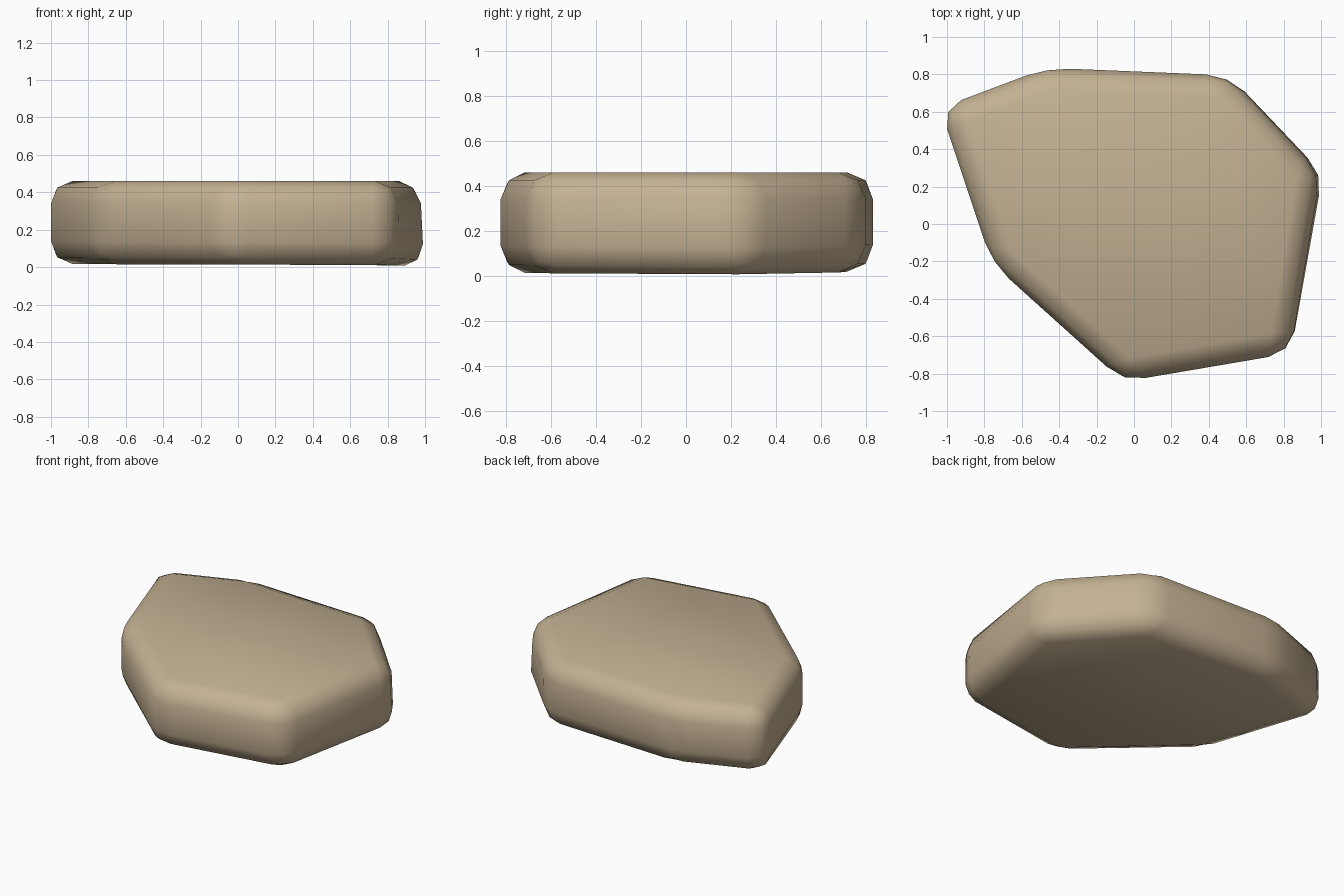
import bpy, bmesh

if "Cube" in bpy.data.objects:
    bpy.data.objects.remove(bpy.data.objects["Cube"])

# Outline corners of the stone slab: x, y, underside height
corners = [(-1.037, 0.62, 0.018), (-0.76, -0.21, 0.015), (-0.057, -0.843, 0.013),
           (0.837, -0.691, 0.013), (1.019, 0.269, 0.002), (0.507, 0.795, 0.02),
           (-0.467, 0.835, 0.018)]
TOP = 0.46

# Prism, with the right-hand corner leaning in slightly at the top
bm = bmesh.new()
bottom = [bm.verts.new((x, y, z)) for x, y, z in corners]
top = [bm.verts.new((x - (0.03 if x > 1 else 0), y, TOP)) for x, y, z in corners]
bm.faces.new(top)
bm.faces.new(bottom[::-1])
n = len(corners)
for i in range(n):
    j = (i + 1) % n
    bm.faces.new((bottom[i], bottom[j], top[j], top[i]))
bmesh.ops.recalc_face_normals(bm, faces=bm.faces)
mesh = bpy.data.meshes.new("stone_slab")
bm.to_mesh(mesh)
bm.free()

stone = bpy.data.objects.new("stone_slab", mesh)
bpy.context.collection.objects.link(stone)

# Worn, rounded edges
bevel = stone.modifiers.new("rounded_edges", 'BEVEL')
bevel.width = 0.12
bevel.segments = 2
bevel.limit_method = 'NONE'
for p in mesh.polygons:
    p.use_smooth = True

# Sandstone colour
mat = bpy.data.materials.new("sandstone")
mat.diffuse_color = (0.55, 0.44, 0.29, 1)
mat.use_nodes = True
mat.node_tree.nodes["Principled BSDF"].inputs["Base Color"].default_value = mat.diffuse_color
mesh.materials.append(mat)
